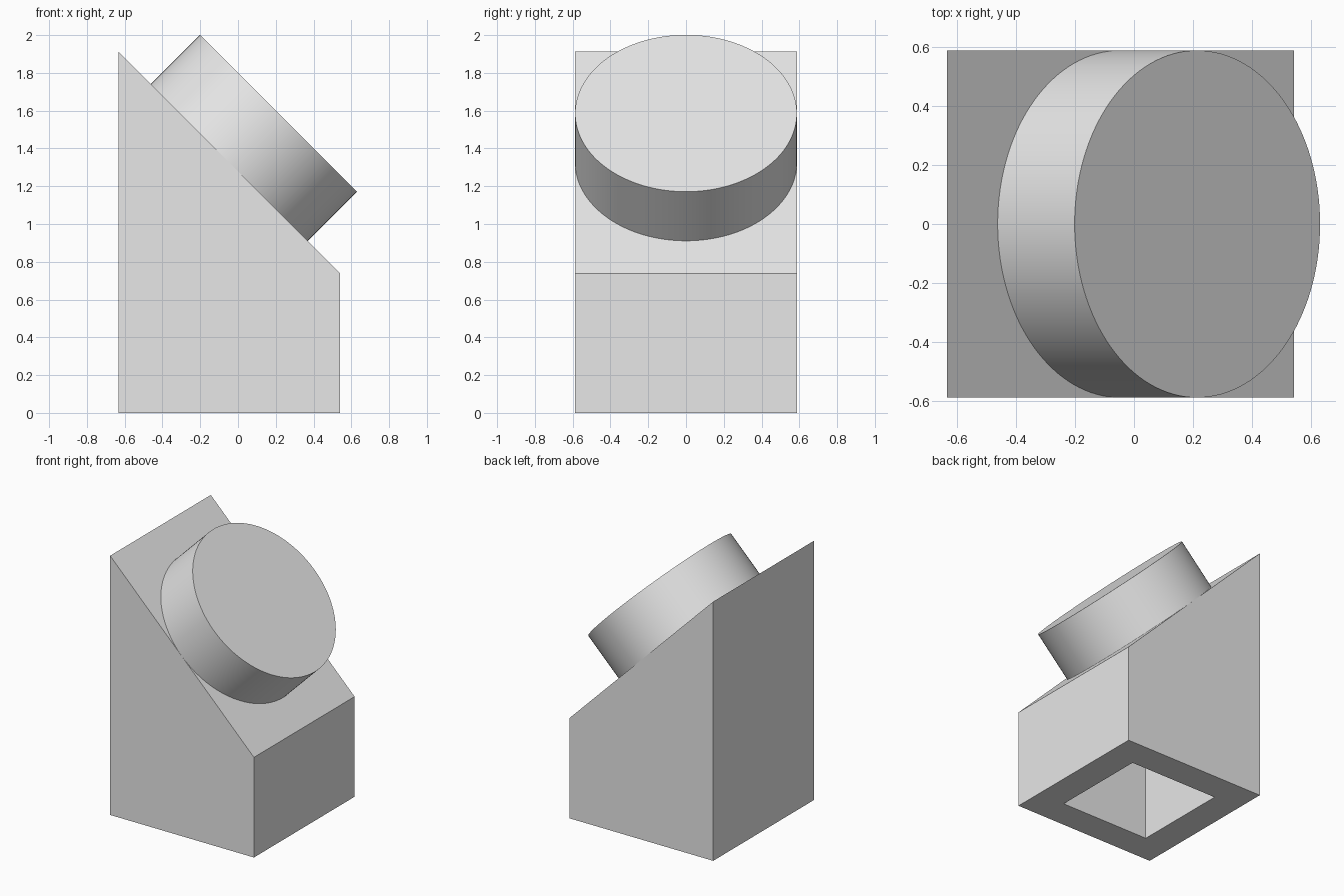
import bpy
import bmesh
from math import radians, sqrt
from mathutils import Matrix

cube = bpy.data.objects.get("Cube")
if cube:
    bpy.data.objects.remove(cube, do_unlink=True)

# Key sizes
CENTRE_X = -0.046    # middle of the block
HALF = 0.587         # half width of the block, also the disc radius
MID_Z = 1.326        # height of the slope at its middle
WALL = 0.22          # wall thickness around the hollow
DISC_HEIGHT = 0.368

grey = bpy.data.materials.new("light_grey")
grey.use_nodes = True
grey.diffuse_color = (0.8, 0.8, 0.8, 1)
grey.node_tree.nodes["Principled BSDF"].inputs["Base Color"].default_value = (0.8, 0.8, 0.8, 1)


def add_object(name, bm):
    bmesh.ops.recalc_face_normals(bm, faces=bm.faces[:])
    mesh = bpy.data.meshes.new(name)
    bm.to_mesh(mesh)
    bm.free()
    mesh.materials.append(grey)
    obj = bpy.data.objects.new(name, mesh)
    bpy.context.collection.objects.link(obj)
    return obj


# Hollow block with a 45 degree top: loops run down the outside and up the inside
bm = bmesh.new()


def square_loop(half, slope_mid=None):
    corners = [(-half, -half), (half, -half), (half, half), (-half, half)]
    return [bm.verts.new((CENTRE_X + x, y, 0 if slope_mid is None else slope_mid - x))
            for x, y in corners]


inner = HALF - WALL
loops = [square_loop(HALF, MID_Z), square_loop(HALF),
         square_loop(inner), square_loop(inner, MID_Z - WALL * sqrt(2))]
for a, b in zip(loops, loops[1:]):
    for i in range(4):
        j = (i + 1) % 4
        bm.faces.new((a[i], a[j], b[j], b[i]))
bm.faces.new(loops[0])
bm.faces.new(loops[-1])
add_object("sloped_block", bm)

# Round disc standing on the slope
bm = bmesh.new()
bmesh.ops.create_cone(bm, cap_ends=True, segments=128, radius1=HALF, radius2=HALF,
                      depth=DISC_HEIGHT,
                      matrix=Matrix.Translation((CENTRE_X, 0, MID_Z))
                      @ Matrix.Rotation(radians(45), 4, "Y")
                      @ Matrix.Translation((0, 0, DISC_HEIGHT / 2)))
disc = add_object("round_disc", bm)
bpy.ops.object.select_all(action="DESELECT")
disc.select_set(True)
bpy.context.view_layer.objects.active = disc
bpy.ops.object.shade_smooth_by_angle(angle=radians(30))
